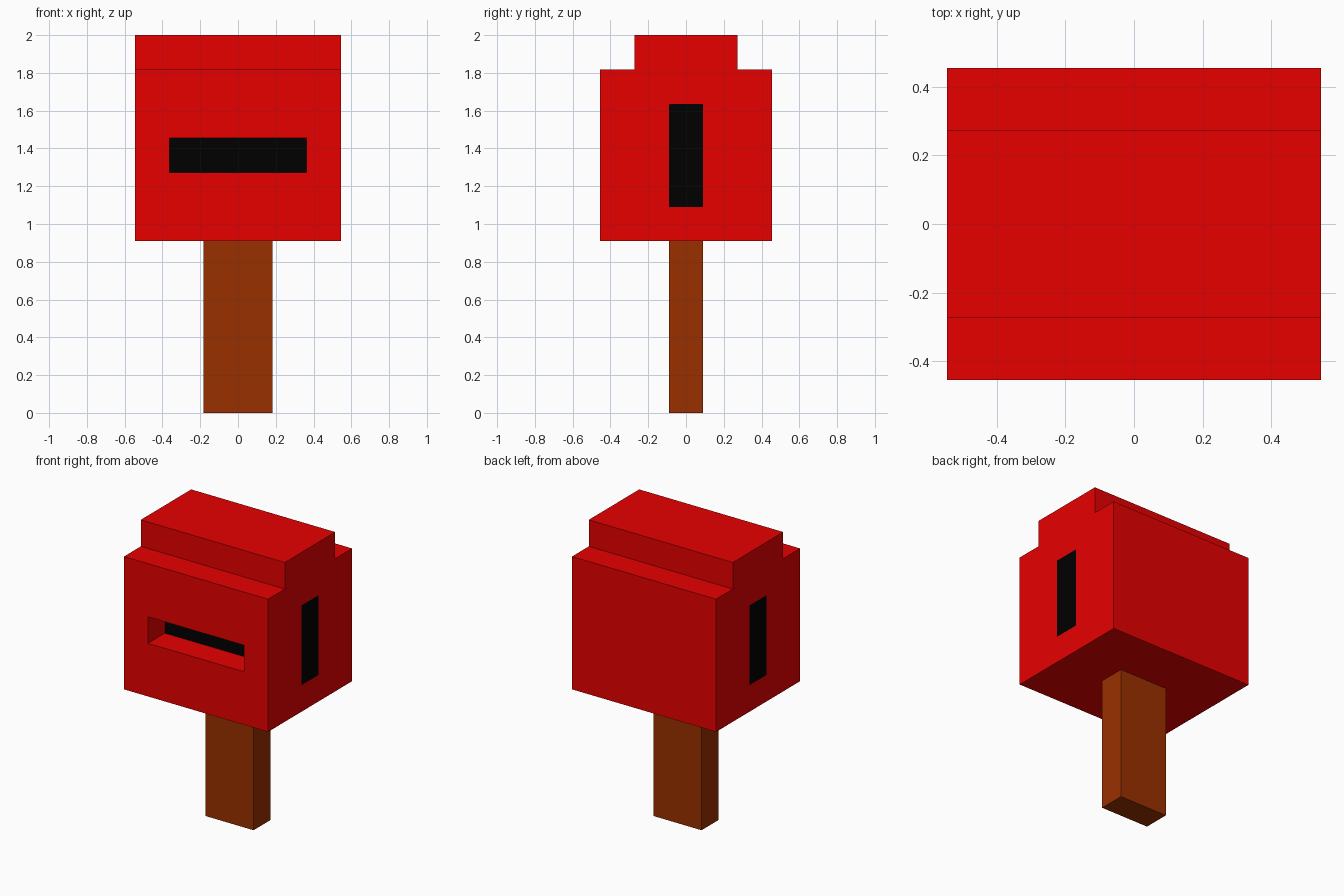
import bpy, bmesh
from mathutils import Vector

if "Cube" in bpy.data.objects:
    bpy.data.objects.remove(bpy.data.objects["Cube"])

U = 1 / 11  # the model sits on a grid, 22 cells tall


def material(name, rgb):
    m = bpy.data.materials.new(name)
    m.diffuse_color = (*rgb, 1)
    m.use_nodes = True
    m.node_tree.nodes["Principled BSDF"].inputs["Base Color"].default_value = m.diffuse_color
    return m


red = material("red", (0.8, 0.0, 0.0))
black = material("black", (0.0, 0.0, 0.0))
brown = material("brown", (0.323, 0.03, 0.0))


def finish(bm, name, mats):
    bmesh.ops.recalc_face_normals(bm, faces=bm.faces)
    bmesh.ops.scale(bm, vec=(U, U, U), verts=bm.verts)
    me = bpy.data.meshes.new(name)
    bm.to_mesh(me)
    bm.free()
    for m in mats:
        me.materials.append(m)
    ob = bpy.data.objects.new(name, me)
    bpy.context.collection.objects.link(ob)
    return ob


def extrude_profile(pts, half):
    """Solid from a (y, z) profile, spanning x = -half..half."""
    bm = bmesh.new()
    face = bm.faces.new([bm.verts.new((-half, y, z)) for y, z in pts])
    new = bmesh.ops.extrude_face_region(bm, geom=[face], use_keep_orig=True)["geom"]
    bmesh.ops.translate(bm, vec=(2 * half, 0, 0),
                        verts=[g for g in new if isinstance(g, bmesh.types.BMVert)])
    bmesh.ops.recalc_face_normals(bm, faces=bm.faces)
    return bm


def cut_panel(bm, axis, pos, half, z0, z1):
    """Cut a rectangle into the wall lying at pos on axis; returns its face."""
    other = 1 - axis

    def wall():
        return [f for f in bm.faces if all(abs(v.co[axis] - pos) < 1e-4 for v in f.verts)]

    for ax, at in ((other, -half), (other, half), (2, z0), (2, z1)):
        co, no = Vector(), Vector()
        co[ax], no[ax] = at, 1
        fs = wall()
        geom = fs + list({e for f in fs for e in f.edges}) + list({v for f in fs for v in f.verts})
        bmesh.ops.bisect_plane(bm, geom=geom, plane_co=co, plane_no=no, dist=1e-5)
    for f in wall():
        c = f.calc_center_bounds()
        if abs(c[other]) < half and z0 < c.z < z1:
            return f


# Post
finish(extrude_profile([(-1, 0), (1, 0), (1, 10), (-1, 10)], 2), "post", [brown])

# Box with stepped roof
box = extrude_profile([(-5, 10), (5, 10), (5, 20), (3, 20),
                       (3, 22), (-3, 22), (-3, 20), (-5, 20)], 6)

# Black side panels
for x in (-6, 6):
    cut_panel(box, 0, x, 1, 12, 18).material_index = 1

# Recessed front slot with a black back
slot = cut_panel(box, 1, -5, 4, 14, 16)
slot = bmesh.ops.extrude_discrete_faces(box, faces=[slot])["faces"][0]
bmesh.ops.translate(box, vec=(0, 2, 0), verts=slot.verts)
slot.material_index = 1

finish(box, "letter_box", [red, black])
